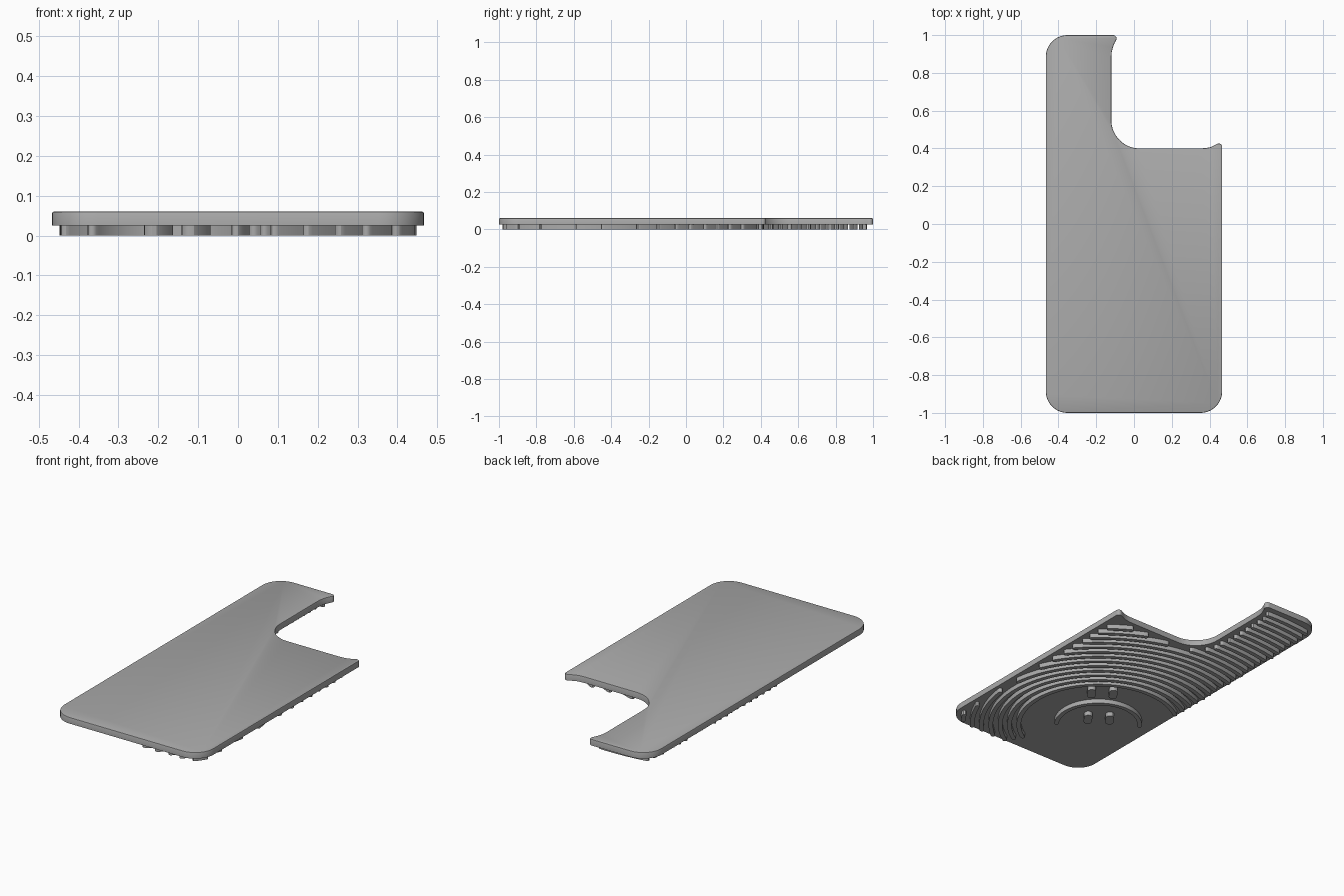
import bpy, bmesh
from math import sin, cos, radians, pi, atan2
from mathutils import Vector
from mathutils.geometry import intersect_point_line

cube = bpy.data.objects.get("Cube")
if cube:
    bpy.data.objects.remove(cube, do_unlink=True)

grey = bpy.data.materials.new("plain grey")
grey.use_nodes = True
colour = (0.4, 0.4, 0.4, 1)
grey.diffuse_color = colour
grey.node_tree.nodes["Principled BSDF"].inputs["Base Color"].default_value = colour

HALF_W, CORNER = 0.467, 0.115
PLATE_Z, TOP_Z = 0.025, 0.06
CENTRE = Vector((-0.185, -0.52))   # shared centre of all the raised arcs
TILT = radians(54)                 # direction the face ornament points
RIB_W, MARGIN = 0.024, 0.031


def arc(cx, cy, r, start, end, n=10):
    """Points along an arc, angles in degrees."""
    angles = [radians(start + (end - start) * i / n) for i in range(n + 1)]
    return [Vector((cx + r * cos(a), cy + r * sin(a))) for a in angles]


def prisms(name, polygons, z0, z1, bevel=0):
    """One object made of flat outlines extruded from z0 to z1."""
    bm = bmesh.new()
    for points in polygons:
        face = bm.faces.new([bm.verts.new((p.x, p.y, z0)) for p in points])
        out = bmesh.ops.extrude_face_region(bm, geom=[face])
        verts = [g for g in out["geom"] if isinstance(g, bmesh.types.BMVert)]
        bmesh.ops.translate(bm, verts=verts, vec=(0, 0, z1 - z0))
    bmesh.ops.recalc_face_normals(bm, faces=bm.faces)
    if bevel:
        rim = [e for e in bm.edges if all(v.co.z > z1 - 1e-5 for v in e.verts)]
        bmesh.ops.bevel(bm, geom=rim, offset=bevel, segments=2, profile=0.5, affect="EDGES")
    mesh = bpy.data.meshes.new(name)
    bm.to_mesh(mesh)
    bm.free()
    mesh.materials.append(grey)
    obj = bpy.data.objects.new(name, mesh)
    bpy.context.collection.objects.link(obj)
    bpy.ops.object.select_all(action="DESELECT")
    obj.select_set(True)
    bpy.context.view_layer.objects.active = obj
    bpy.ops.object.shade_smooth_by_angle(angle=radians(30))
    return obj


def stroke(path, width):
    """Outline of a path drawn with a round-ended pen."""
    r, left, right = width / 2, [], []
    for i, p in enumerate(path):
        t = (path[min(i + 1, len(path) - 1)] - path[max(i - 1, 0)]).normalized()
        n = Vector((-t.y, t.x)) * r
        left.append(p + n)
        right.append(p - n)

    def cap(p, side):
        a = atan2(side.y - p.y, side.x - p.x)
        return [p + Vector((cos(a - pi * k / 6), sin(a - pi * k / 6))) * r for k in range(1, 6)]

    return left + cap(path[-1], left[-1]) + right[::-1] + cap(path[0], right[0])


# Plate outline, counter-clockwise, with the notch at the back left
cx, cy = HALF_W - CORNER, 1 - CORNER
outline = arc(-cx, -cy, CORNER, 180, 270) + arc(cx, -cy, CORNER, 270, 360)
outline += arc(0.449, 0.408, 0.018, 0, 115, 6)
outline += [Vector(p) for p in ((0.425, 0.416), (0.405, 0.407), (0.38, 0.402), (0.35, 0.4))]
outline += arc(0.03, 0.55, 0.15, 270, 180, 16)
outline += [Vector(p) for p in ((-0.12, 0.875), (-0.118, 0.91), (-0.112, 0.935), (-0.102, 0.96))]
outline += arc(-0.11, 0.982, 0.018, -25, 90, 6)
outline += arc(-cx, cy, CORNER, 90, 180)
prisms("back_plate", [outline], PLATE_Z, TOP_Z, bevel=0.005)


def inside(p):
    """True where a rib may run: within the outline and clear of its edge."""
    odd = False
    for a, b in zip(outline, outline[1:] + outline[:1]):
        q, t = intersect_point_line(p, a, b)
        near = a.lerp(b, min(max(t, 0), 1))
        if (p - near.to_2d()).length < MARGIN:
            return False
        if (a.y > p.y) != (b.y > p.y):
            if p.x < a.x + (b.x - a.x) * (p.y - a.y) / (b.y - a.y):
                odd = not odd
    return odd


# Concentric ribs on the underside, trimmed to the plate
ribs = []
for k in range(23):
    run = []
    for p in arc(CENTRE.x, CENTRE.y, 0.425 + 0.05 * k, -58, 170, 340) + [None]:
        if p is not None and inside(p):
            run.append(p)
        else:
            if len(run) > 2:
                ribs.append(stroke(run, RIB_W))
            run = []
prisms("underside_ribs", ribs, 0, PLATE_Z + 0.003)

# Half-circle ornament inside the ribs
tilt = TILT * 180 / pi
half_ring = arc(CENTRE.x, CENTRE.y, 0.223, tilt - 90, tilt + 90, 60)
prisms("half_ring", [stroke(half_ring, RIB_W)], 0, PLATE_Z + 0.003)

# Two pairs of pill-shaped studs
along = Vector((cos(TILT), sin(TILT)))
across = Vector((along.y, -along.x))
studs = []
for d in (0.055, 0.33):
    for side in (-1, 1):
        mid = CENTRE + along * d + across * 0.058 * side
        studs.append(stroke([mid - along * 0.024, mid + along * 0.024], 0.045))
prisms("pill_studs", studs, 0, PLATE_Z + 0.003)
